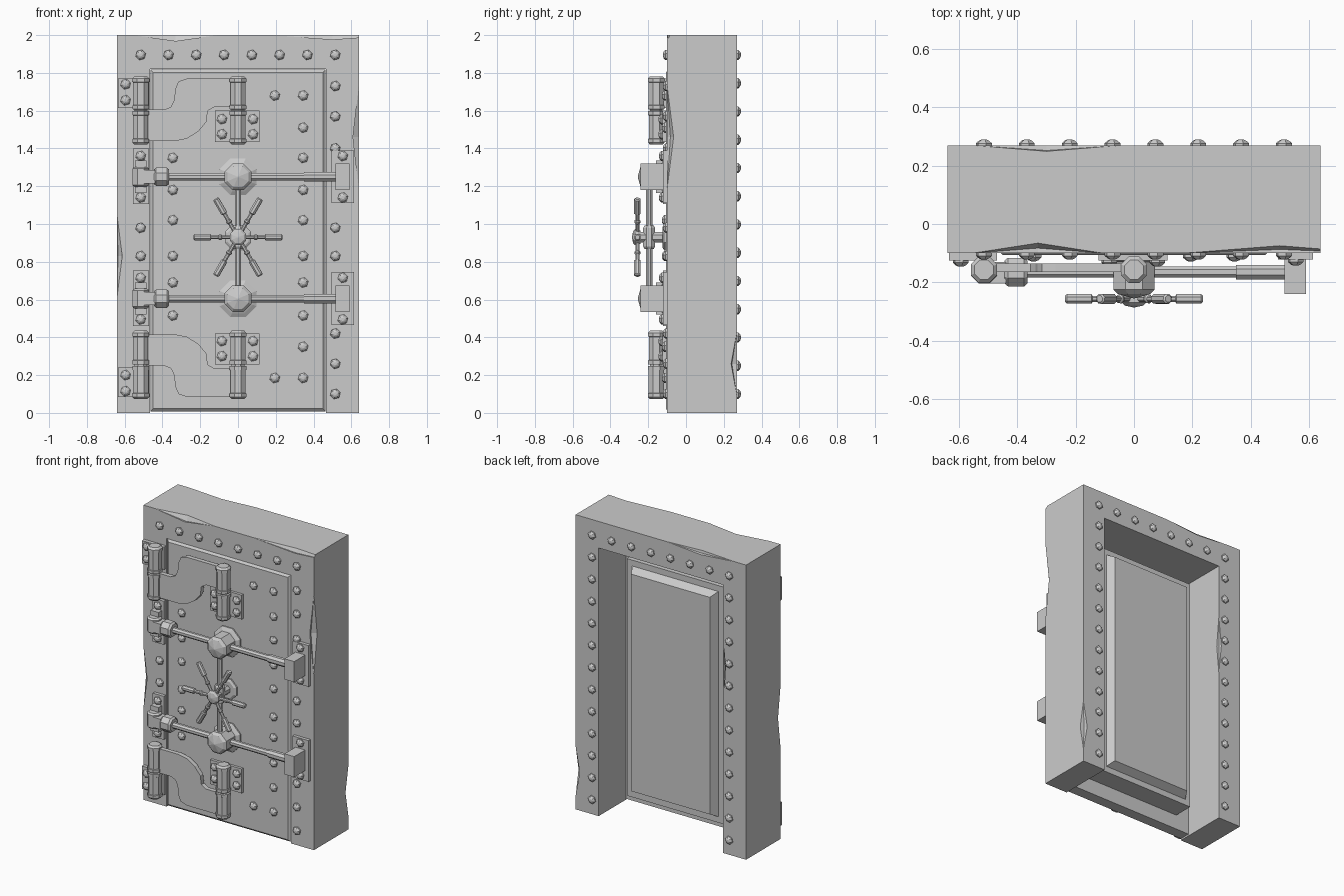
import bpy, bmesh, math
from mathutils import Vector

cube = bpy.data.objects.get("Cube")
if cube:
    bpy.data.objects.remove(cube)

steel = bpy.data.materials.new("grey_steel")
steel.use_nodes = True
steel.diffuse_color = (0.6, 0.6, 0.6, 1)
steel.node_tree.nodes["Principled BSDF"].inputs["Base Color"].default_value = (0.6, 0.6, 0.6, 1)

MID = 0.9275                      # hinges and bars mirror about this height
X, Y, Z = Vector((1, 0, 0)), Vector((0, 1, 0)), Vector((0, 0, 1))
FRONT = -Y


def finish(name, bm):
    bmesh.ops.recalc_face_normals(bm, faces=bm.faces)
    mesh = bpy.data.meshes.new(name)
    bm.to_mesh(mesh)
    bm.free()
    mesh.materials.append(steel)
    ob = bpy.data.objects.new(name, mesh)
    bpy.context.scene.collection.objects.link(ob)
    return ob


def skin(bm, rings):
    """Bridge rings of points and cap both ends."""
    loops = [[bm.verts.new(p) for p in ring] for ring in rings]
    n = len(loops[0])
    for a, b in zip(loops, loops[1:]):
        for i in range(n):
            j = (i + 1) % n
            bm.faces.new((a[i], a[j], b[j], b[i]))
    bm.faces.new(loops[0])
    bm.faces.new(loops[-1])


def turn(bm, origin, axis, profile, n=8):
    """Faceted turned shape; profile holds (distance along axis, radius)."""
    axis = Vector(axis).normalized()
    u = axis.orthogonal().normalized()
    v = axis.cross(u)
    rings = []
    for t, r in profile:
        angles = [math.tau * (i + 0.5) / n for i in range(n)]
        rings.append([Vector(origin) + axis * t + (u * math.cos(a) + v * math.sin(a)) * r
                      for a in angles])
    skin(bm, rings)


def box(bm, x, y, z):
    skin(bm, [[(x[0], k, z[0]), (x[1], k, z[0]), (x[1], k, z[1]), (x[0], k, z[1])] for k in y])


def flip(z, side):
    return MID + side * (z - MID)


def span(z0, z1, side):
    return sorted((flip(z0, side), flip(z1, side)))


# Door frame: an upside-down U
bm = bmesh.new()
outline = [(-.64, 0), (-.64, 2), (.64, 2), (.64, 0), (.467, 0), (.467, 1.82), (-.467, 1.82), (-.467, 0)]
skin(bm, [[(x, y, z) for x, z in outline] for y in (-.1, .27)])
frame = finish("door_frame", bm)

# Chipped edges on the frame
chips = [((-.64, -.1, .83), Z, .21, .03), ((.64, -.1, 1.46), Z, .27, .038),
         ((.64, .27, .26), Z, .17, .038), ((-.33, -.1, 2), X, .22, .038),
         ((.5, -.1, 2), X, .32, .028), ((-.3, .27, 2), X, .25, .025),
         ((-.467, .27, 1.25), Z, .2, .025)]
bm = bmesh.new()
for origin, axis, length, depth in chips:
    turn(bm, origin, axis, [(-length, .0005), (0, depth), (length, .0005)], 5)
cutter = finish("chip_cutter", bm)
cutter.hide_render = True
mod = frame.modifiers.new("chips", "BOOLEAN")
mod.operation, mod.solver, mod.object = "DIFFERENCE", "EXACT", cutter
bpy.context.view_layer.update()
cut = bpy.data.meshes.new_from_object(frame.evaluated_get(bpy.context.evaluated_depsgraph_get()))
frame.modifiers.clear()
frame.data = cut
bpy.data.objects.remove(cutter)

# Door: chamfered front leaf, with a stepped plug behind
bm = bmesh.new()
rings = []
for y, inset in [(-.107, .014), (-.094, 0), (-.02, 0), (-.02, .1), (.115, .1),
                 (.115, .14), (.166, .168)]:
    w, low, high = .463 - inset, .008 + inset, 1.817 - inset
    rings.append([(-w, y, low), (w, y, low), (w, y, high), (-w, y, high)])
skin(bm, rings)
finish("door_leaf", bm)

# Rivets
bolt_profile = [(0, .028), (.009, .028), (.018, .018), (.022, .009)]


def bolts(name, points, y, direction=FRONT):
    bm = bmesh.new()
    for x, z in points:
        turn(bm, (x, y, z), direction, bolt_profile, 6)
    finish(name, bm)


top_row = [(-.515 + i * .1471, 1.895) for i in range(8)]
column = [.1 + i * .1496 for i in range(12)]
bolts("frame_back_bolts", top_row + [(s * .515, z) for s in (-1, 1) for z in column], .268, Y)
bolts("frame_front_bolts", top_row + [(.515, z) for z in (1.73, 1.57, 1.4, .98, .83, .42, .26, .1)]
      + [(-.515, .98), (-.515, .83)], -.1)
door_rows = [1.35, 1.18, 1.02, .83, .69, .515]
bolts("door_bolts", [(s * .345, z) for s in (-1, 1) for z in door_rows]
      + [(.345, 1.51), (.345, .35), (.345, 1.68), (.345, .185), (.195, 1.68), (.195, .185)], -.106)
bolts("door_back_bolts", [(s * .425, z) for s in (-1, 1) for z in door_rows + [1.51, .35]], -.021, Y)

# Strap outline between the two hinge barrels
strap = [(-.5, 1.605), (-.39, 1.605), (-.355, 1.62), (-.338, 1.655), (-.332, 1.715), (-.315, 1.755),
         (-.27, 1.77), (0, 1.77), (0, 1.62), (-.125, 1.62), (-.16, 1.6), (-.168, 1.54),
         (-.21, 1.49), (-.27, 1.452), (-.33, 1.44), (-.5, 1.44)]

for side, label in ((1, "upper"), (-1, "lower")):
    # Hinge strap and plates
    bm = bmesh.new()
    skin(bm, [[(x, y, flip(z, side)) for x, z in strap] for y in (-.165, -.135)])
    finish(label + "_hinge_strap", bm)
    bm = bmesh.new()
    box(bm, (-.635, -.47), (-.125, -.098), span(1.615, 1.77, side))
    box(bm, (-.122, .115), (-.125, -.1), span(1.435, 1.6, side))
    box(bm, (-.54, -.49), (-.15, -.1), span(1.62, 1.76, side))
    box(bm, (-.025, .025), (-.15, -.1), span(1.45, 1.58, side))
    finish(label + "_hinge_plates", bm)
    points = [(-.595, 1.74), (-.595, 1.655)] + [(x, z) for x in (-.085, .08) for z in (1.555, 1.475)]
    bolts(label + "_hinge_bolts", [(x, flip(z, side)) for x, z in points], -.124)

    # Hinge barrels with collars and end caps
    bm = bmesh.new()
    for x in (-.515, 0):
        turn(bm, (x, -.157, flip(1.42, side)), Z * side,
             [(0, .036), (.012, .048), (.03, .048), (.032, .043), (.155, .043), (.157, .048),
              (.178, .048), (.18, .036), (.186, .036), (.188, .048), (.207, .048), (.209, .044),
              (.33, .044), (.332, .049), (.35, .049), (.362, .036)])
    finish(label + "_hinge_barrels", bm)

    # Locking bar with sleeve, nut and pivot
    zb = flip(1.25, side)
    bm = bmesh.new()
    turn(bm, (-.5, -.165, zb), X, [(0, .021), (.85, .021), (.85, .027), (1.03, .027)])
    turn(bm, (-.445, -.165, zb), X, [(0, .042), (.012, .053), (.068, .053), (.08, .042)])
    turn(bm, (-.515, -.16, zb - .053), Z, [(0, .036), (.01, .048), (.096, .048), (.106, .036)])
    box(bm, (-.5, -.44), (-.205, -.13), (zb - .035, zb + .035))
    finish(label + "_locking_bar", bm)

    # Pivot mount at one end, keeper at the other
    bm = bmesh.new()
    box(bm, (-.555, -.472), (-.122, -.098), (zb - .145, zb + .15))
    box(bm, (-.545, -.485), (-.16, -.12), (zb - .085, zb + .085))
    finish(label + "_pivot_mount", bm)
    bm = bmesh.new()
    box(bm, (.495, .615), (-.122, -.098), (zb - .14, zb + .14))
    box(bm, (.517, .59), (-.24, -.12), (zb - .07, zb + .07))
    finish(label + "_bar_keeper", bm)
    bolts(label + "_bar_bolts", [(x, zb + d) for x in (-.515, .555) for d in (-.11, .11)], -.121)

    # Gear hub with a faceted dome
    bm = bmesh.new()
    turn(bm, (0, -.1, zb), FRONT, [(0, .105), (.015, .105), (.026, .085), (.03, .076),
                                   (.125, .076), (.14, .06), (.155, .004)])
    finish(label + "_gear_hub", bm)

# Vertical drive rod
zc = .93
bm = bmesh.new()
turn(bm, (0, -.195, .605), Z, [(0, .018), (.645, .018)])
turn(bm, (0, -.195, zc - .062), Z, [(0, .026), (.012, .034), (.112, .034), (.124, .026)])
finish("drive_rod", bm)

# Wheel shaft and hub
bm = bmesh.new()
turn(bm, (0, -.1, zc), FRONT, [(0, .075), (.016, .075), (.024, .06), (.024, .03), (.14, .03),
                              (.14, .036), (.155, .046), (.17, .046), (.18, .034), (.186, .004)])
finish("wheel_hub", bm)

# Six spokes with grips
bm = bmesh.new()
for i in range(6):
    a = math.tau * i / 6
    turn(bm, (0, -.257, zc), (math.cos(a), 0, math.sin(a)),
         [(.02, .011), (.085, .011), (.09, .016), (.1, .016), (.105, .011), (.142, .011),
          (.146, .018), (.23, .018), (.236, .012)])
finish("wheel_spokes", bm)
